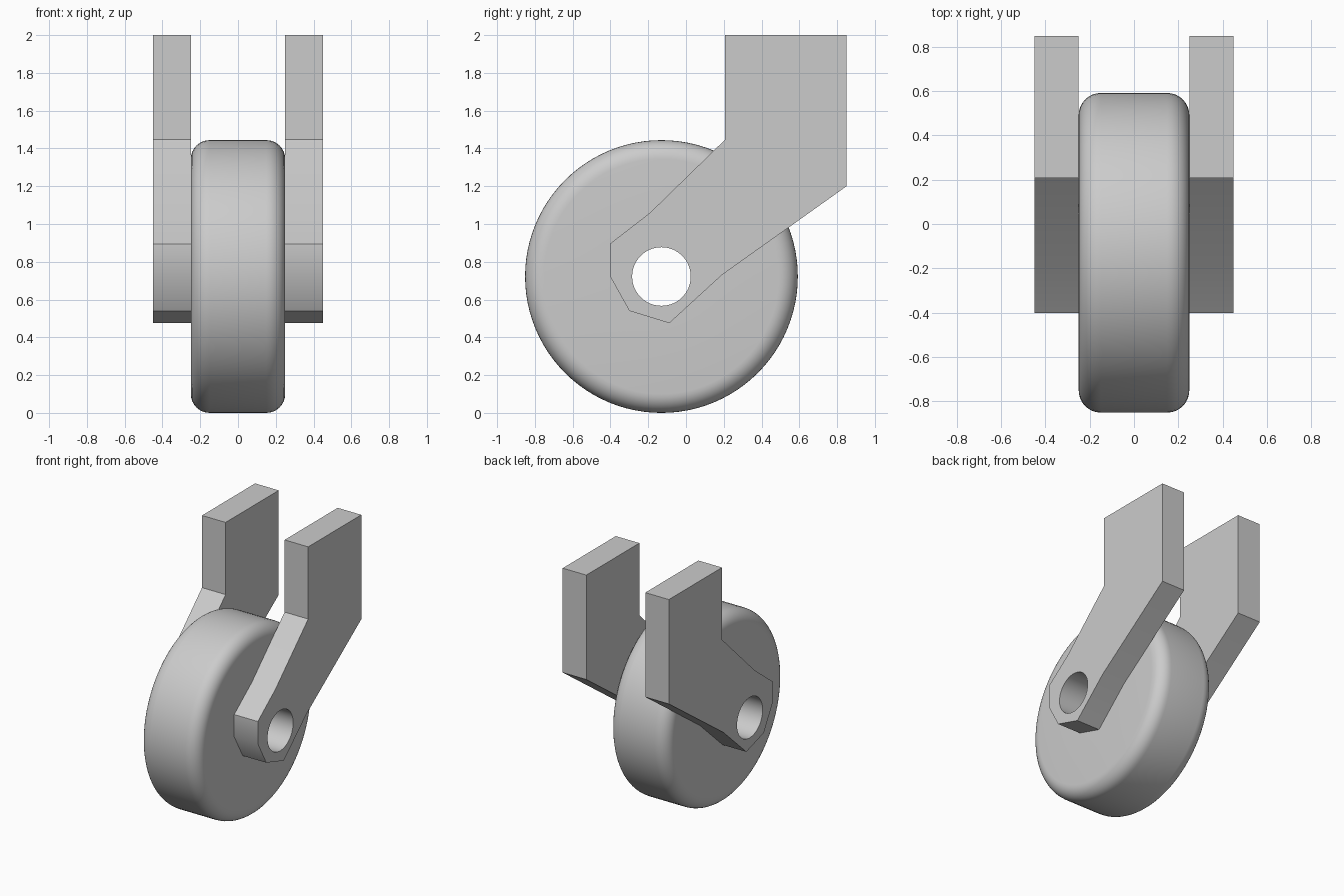
import bpy, bmesh
from math import pi, sin, cos, radians
from mathutils import Matrix, Vector

if "Cube" in bpy.data.objects:
    bpy.data.objects.remove(bpy.data.objects["Cube"], do_unlink=True)

AXLE_Y, AXLE_Z = -0.13, 0.722
WHEEL_R, HALF_W, FILLET, BORE_R = 0.722, 0.25, 0.1, 0.155
FORK_OUT = 0.45
SEGMENTS = 96

grey = bpy.data.materials.new("light_grey")
grey.use_nodes = True
colour = (0.6, 0.6, 0.6, 1)
grey.diffuse_color = colour
grey.node_tree.nodes["Principled BSDF"].inputs["Base Color"].default_value = colour


def finish(obj):
    """Assign the colour and smooth the shallow edges."""
    obj.data.materials.clear()
    obj.data.materials.append(grey)
    bpy.ops.object.select_all(action="DESELECT")
    obj.select_set(True)
    bpy.context.view_layer.objects.active = obj
    bpy.ops.object.shade_smooth_by_angle(angle=radians(30))


def add_mesh(name, bm):
    bmesh.ops.recalc_face_normals(bm, faces=bm.faces[:])
    mesh = bpy.data.meshes.new(name)
    bm.to_mesh(mesh)
    bm.free()
    obj = bpy.data.objects.new(name, mesh)
    bpy.context.collection.objects.link(obj)
    finish(obj)


# Wheel: rounded section with an open bore, revolved about the axle
profile = [(-HALF_W, BORE_R)]
for side in (-1, 1):
    for i in range(9):
        a = pi / 2 * i / 8
        if side > 0:
            a = pi / 2 - a
        profile.append((side * (HALF_W - FILLET + FILLET * cos(a)),
                        WHEEL_R - FILLET + FILLET * sin(a)))
profile.append((HALF_W, BORE_R))

bm = bmesh.new()
centre = Vector((0, AXLE_Y, AXLE_Z))
ring = [bm.verts.new(centre + Vector((x, 0, r))) for x, r in profile]
edges = [bm.edges.new((v, ring[(i + 1) % len(ring)])) for i, v in enumerate(ring)]
bmesh.ops.spin(bm, geom=ring + edges, cent=centre, axis=(1, 0, 0),
               angle=2 * pi, steps=SEGMENTS, use_duplicate=False)
bmesh.ops.remove_doubles(bm, verts=bm.verts[:], dist=1e-4)
add_mesh("wheel", bm)

# Fork arms: flat angled plates with an axle hole
outline = [(0.207, 2), (0.85, 2), (0.85, 1.2), (0.19, 0.73), (-0.088, 0.475),
           (-0.30, 0.54), (-0.403, 0.725), (-0.403, 0.895), (-0.19, 1.06),
           (0.207, 1.447)]
hole = [(AXLE_Y + BORE_R * cos(2 * pi * i / SEGMENTS),
         AXLE_Z + BORE_R * sin(2 * pi * i / SEGMENTS)) for i in range(SEGMENTS)]

# Turns the drawing plane upright so that its depth runs along x
UPRIGHT = Matrix(((0, 0, 1, 0), (1, 0, 0, 0), (0, 1, 0, 0), (0, 0, 0, 1)))


def fork_arm(name, side):
    curve = bpy.data.curves.new(name + "_outline", "CURVE")
    curve.dimensions = "2D"
    curve.fill_mode = "BOTH"
    curve.extrude = (FORK_OUT - HALF_W) / 2
    for loop in (outline, hole):
        spline = curve.splines.new("POLY")
        spline.points.add(len(loop) - 1)
        for point, (u, v) in zip(spline.points, loop):
            point.co = (u, v, 0, 1)
        spline.use_cyclic_u = True
    helper = bpy.data.objects.new(name + "_outline", curve)
    bpy.context.collection.objects.link(helper)
    bm = bmesh.new()
    bm.from_mesh(helper.to_mesh())
    helper.to_mesh_clear()
    bpy.data.objects.remove(helper)
    bpy.data.curves.remove(curve)
    bmesh.ops.remove_doubles(bm, verts=bm.verts[:], dist=1e-4)
    offset = Matrix.Translation((side * (FORK_OUT + HALF_W) / 2, 0, 0))
    bm.transform(offset @ UPRIGHT)
    add_mesh(name, bm)


fork_arm("left_fork_arm", 1)
fork_arm("right_fork_arm", -1)
